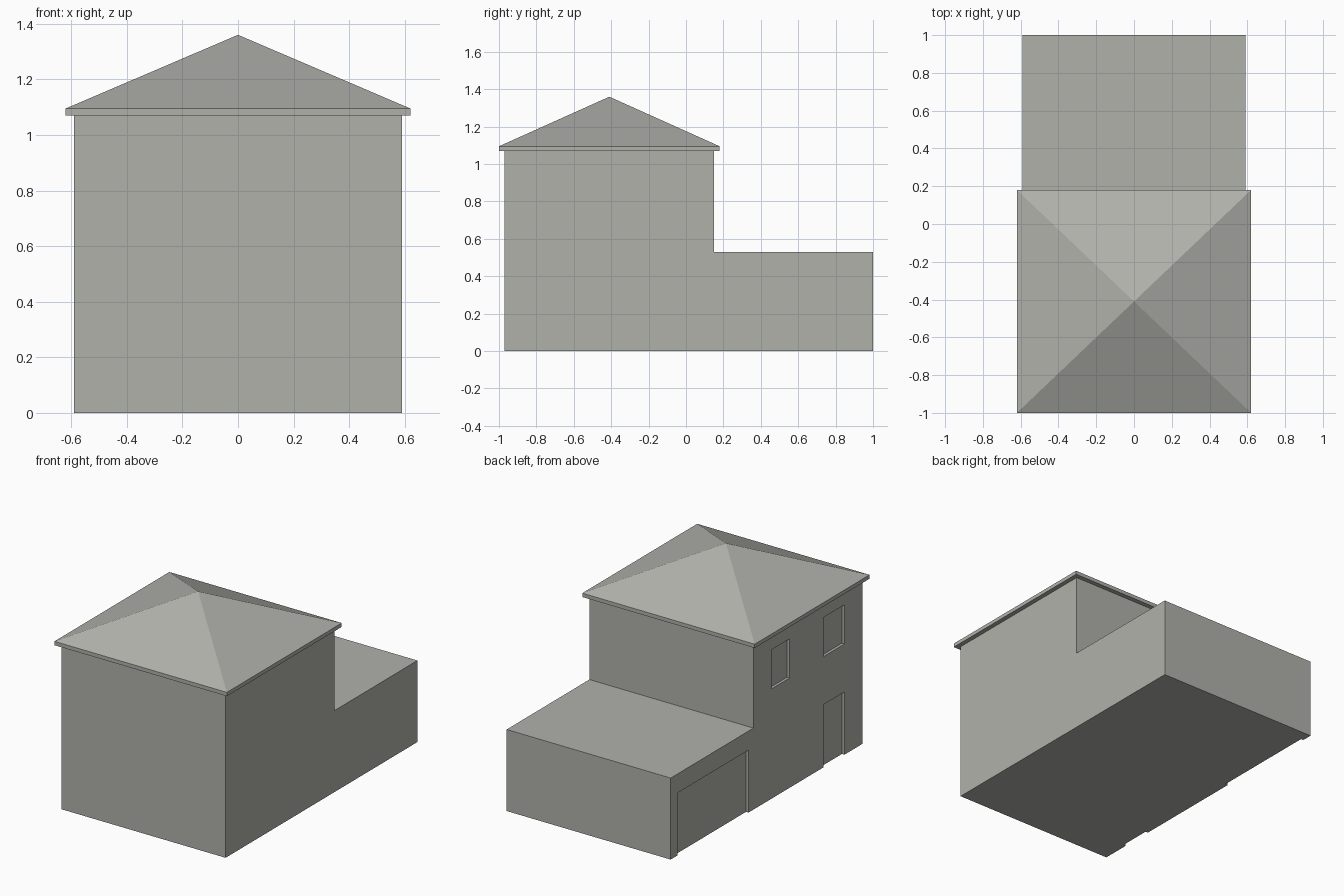
import bpy, bmesh

if "Cube" in bpy.data.objects:
    bpy.data.objects.remove(bpy.data.objects["Cube"])

grey = bpy.data.materials.new("warm grey")
grey.diffuse_color = (0.44, 0.44, 0.41, 1)
grey.use_nodes = True
grey.node_tree.nodes["Principled BSDF"].inputs["Base Color"].default_value = grey.diffuse_color


def make_object(name, bm):
    bmesh.ops.recalc_face_normals(bm, faces=bm.faces)
    mesh = bpy.data.meshes.new(name)
    bm.to_mesh(mesh)
    bm.free()
    mesh.materials.append(grey)
    obj = bpy.data.objects.new(name, mesh)
    bpy.context.collection.objects.link(obj)
    return obj


def extrude_x(name, profile, x0, x1):
    """Extrude a closed (y, z) outline from x0 to x1."""
    bm = bmesh.new()
    face = bm.faces.new([bm.verts.new((x0, y, z)) for y, z in profile])
    geom = bmesh.ops.extrude_face_region(bm, geom=[face])["geom"]
    verts = [g for g in geom if isinstance(g, bmesh.types.BMVert)]
    bmesh.ops.translate(bm, verts=verts, vec=(x1 - x0, 0, 0))
    return make_object(name, bm)


# Walls: tall house and low flat-topped garage as one L-shaped side profile
W = 0.59
walls = extrude_x("house_walls", [(-0.97, 0), (1, 0), (1, 0.53), (0.15, 0.53),
                                  (0.15, 1.08), (-0.97, 1.08)], -W, W)

# Shallow openings on the left wall: y0, y1, z0, z1
DEPTH = 0.018
openings = {
    "garage_door": (0.20, 0.93, -0.1, 0.406),
    "front_door": (-0.785, -0.57, -0.1, 0.408),
    "window_a": (-0.22, -0.036, 0.714, 0.968),
    "window_b": (-0.785, -0.57, 0.72, 0.974),
}
for name, (y0, y1, z0, z1) in openings.items():
    cutter = extrude_x(name + "_cutter", [(y0, z0), (y1, z0), (y1, z1), (y0, z1)],
                       -W - 0.1, -W + DEPTH)
    cutter.hide_render = True
    mod = walls.modifiers.new(name, 'BOOLEAN')
    mod.operation = 'DIFFERENCE'
    mod.solver = 'EXACT'
    mod.object = cutter
    bpy.context.view_layer.objects.active = walls
    bpy.ops.object.modifier_apply(modifier=name)
    bpy.data.objects.remove(cutter)

# Roof: thin eave slab rising to a single central peak
bm = bmesh.new()
corners = [(-0.62, -1), (0.62, -1), (0.62, 0.18), (-0.62, 0.18)]
low = [bm.verts.new((x, y, 1.07)) for x, y in corners]
high = [bm.verts.new((x, y, 1.095)) for x, y in corners]
peak = bm.verts.new((0, -0.41, 1.36))
bm.faces.new(low)
for i in range(4):
    j = (i + 1) % 4
    bm.faces.new((low[i], low[j], high[j], high[i]))
    bm.faces.new((high[i], high[j], peak))
make_object("hip_roof", bm)
